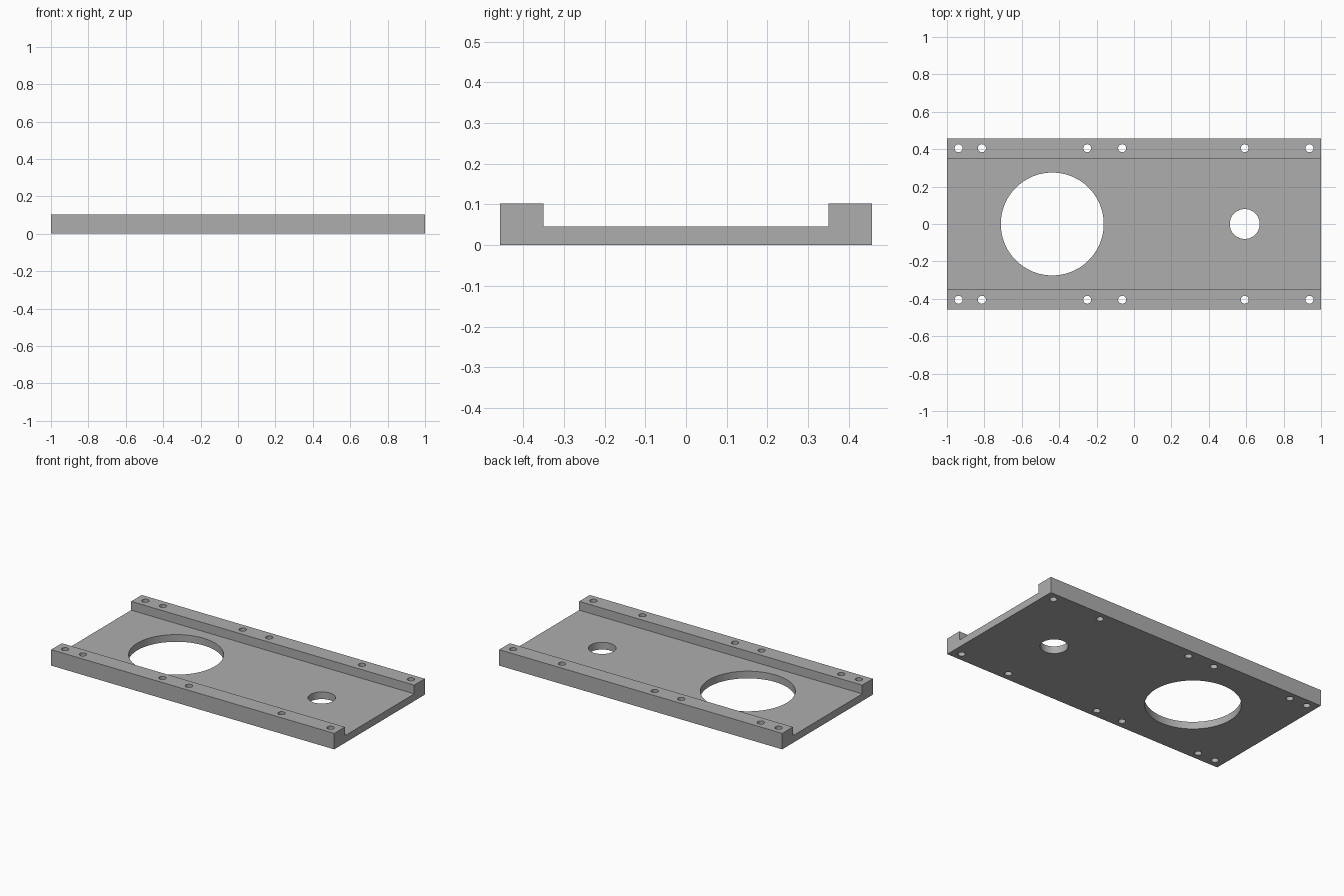
import bpy
import bmesh
from mathutils import Matrix, Vector

cube = bpy.data.objects.get("Cube")
if cube:
    bpy.data.objects.remove(cube, do_unlink=True)

HALF_LENGTH, HALF_WIDTH = 1.0, 0.457
RAIL_INNER, HOLE_Y = 0.35, 0.405
FLOOR_TOP, RAIL_TOP = 0.046, 0.102

# Plain grey metal
grey = bpy.data.materials.new("grey_metal")
grey.use_nodes = True
colour = (0.42, 0.42, 0.42, 1)
grey.diffuse_color = colour
grey.node_tree.nodes["Principled BSDF"].inputs["Base Color"].default_value = colour


def add_object(name, bm):
    bmesh.ops.recalc_face_normals(bm, faces=bm.faces)
    mesh = bpy.data.meshes.new(name)
    bm.to_mesh(mesh)
    bm.free()
    mesh.materials.append(grey)
    obj = bpy.data.objects.new(name, mesh)
    bpy.context.collection.objects.link(obj)
    return obj


def add_drill(bm, x, y, radius, sides):
    bmesh.ops.create_cone(bm, cap_ends=True, segments=sides, radius1=radius,
                          radius2=radius, depth=1, matrix=Matrix.Translation((x, y, 0)))


# Channel plate: U-shaped section with a rail along each long side
half = [(HALF_WIDTH, 0), (HALF_WIDTH, RAIL_TOP), (RAIL_INNER, RAIL_TOP), (RAIL_INNER, FLOOR_TOP)]
section = half + [(-y, z) for y, z in reversed(half)]
bm = bmesh.new()
end = bm.faces.new([bm.verts.new((-HALF_LENGTH, y, z)) for y, z in section])
swept = bmesh.ops.extrude_face_region(bm, geom=[end], use_keep_orig=True)
moved = [v for v in swept["geom"] if isinstance(v, bmesh.types.BMVert)]
bmesh.ops.translate(bm, verts=moved, vec=Vector((2 * HALF_LENGTH, 0, 0)))
plate = add_object("channel_plate", bm)

# Drills: two floor openings and matching screw holes in both rails
bm = bmesh.new()
add_drill(bm, -0.437, 0, 0.275, 96)
add_drill(bm, 0.592, 0, 0.08, 64)
for x in (-0.938, -0.813, -0.25, -0.063, 0.592, 0.938):
    for side in (-1, 1):
        add_drill(bm, x, side * HOLE_Y, 0.0215, 32)
drills = add_object("hole_cutter", bm)
drills.hide_render = True

# Cut the holes, then discard the cutter
cut = plate.modifiers.new("holes", "BOOLEAN")
cut.operation = "DIFFERENCE"
cut.solver = "EXACT"
cut.object = drills
bpy.ops.object.select_all(action="DESELECT")
plate.select_set(True)
bpy.context.view_layer.objects.active = plate
bpy.ops.object.modifier_apply(modifier=cut.name)
bpy.data.objects.remove(drills, do_unlink=True)

# Smooth hole walls, crisp edges
bpy.ops.object.shade_smooth_by_angle()
